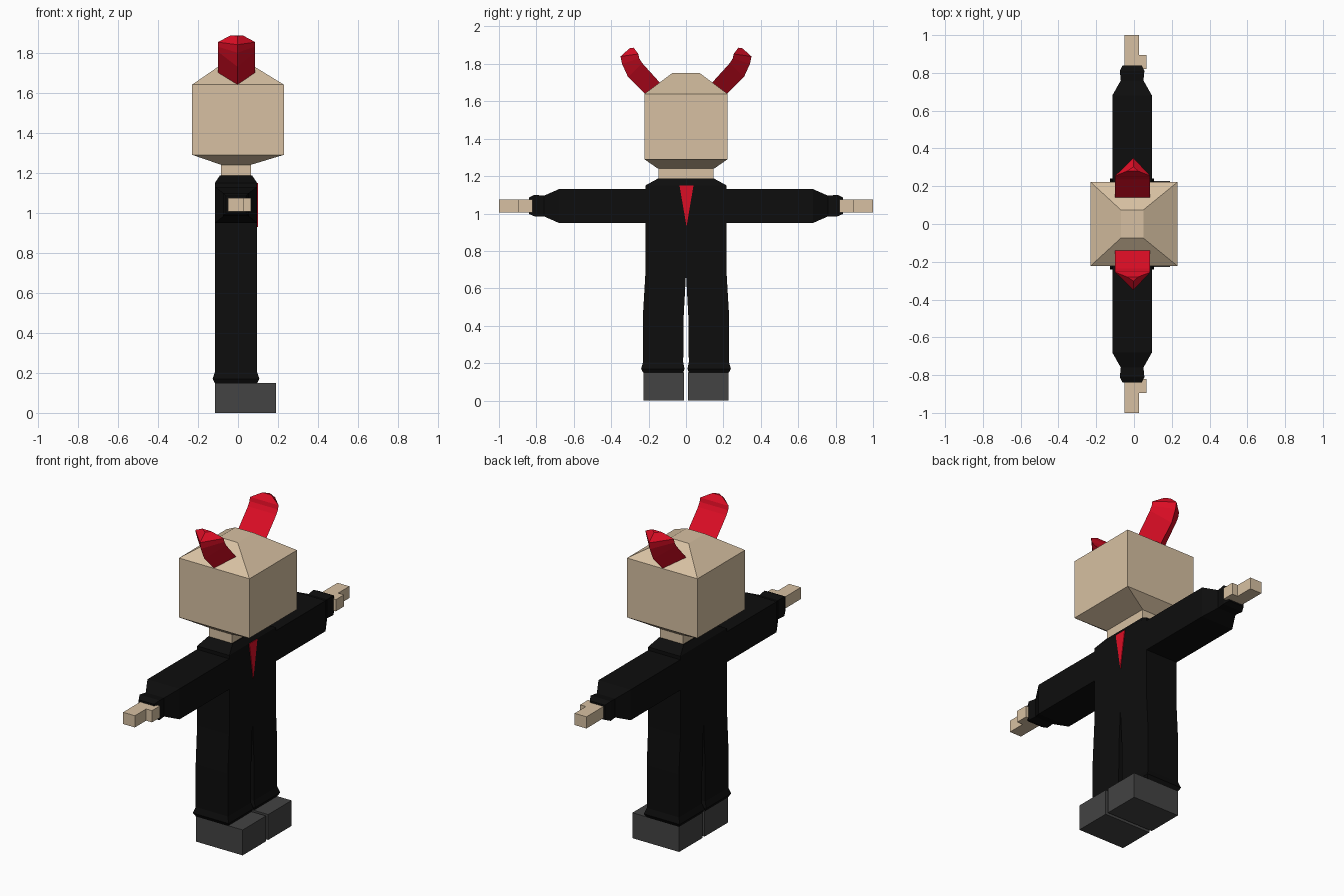
import bpy, bmesh


def material(name, rgb):
    m = bpy.data.materials.new(name)
    m.diffuse_color = (*rgb, 1)
    return m


SKIN = material("skin", (0.68, 0.53, 0.36))
BLACK = material("black cloth", (0.004, 0.004, 0.004))
GREY = material("shoe grey", (0.056, 0.056, 0.056))
RED = material("red", (0.71, 0.004, 0.018))


def loft(name, rings, mat):
    """Join matching point rings into a closed, flat-faced solid."""
    bm = bmesh.new()
    loops = [[bm.verts.new(p) for p in ring] for ring in rings]
    n = len(loops[0])
    for a, b in zip(loops, loops[1:]):
        for i in range(n):
            j = (i + 1) % n
            bm.faces.new((a[i], a[j], b[j], b[i]))
    bm.faces.new(loops[0][::-1])
    bm.faces.new(loops[-1])
    bmesh.ops.recalc_face_normals(bm, faces=bm.faces)
    mesh = bpy.data.meshes.new(name)
    bm.to_mesh(mesh)
    bm.free()
    mesh.materials.append(mat)
    obj = bpy.data.objects.new(name, mesh)
    bpy.context.collection.objects.link(obj)
    return obj


def stack_z(name, sections, mat, s=1):
    """Rectangles stacked upward: (z, x0, x1, y0, y1)."""
    return loft(name, [[(x0, s * y0, z), (x1, s * y0, z), (x1, s * y1, z), (x0, s * y1, z)]
                       for z, x0, x1, y0, y1 in sections], mat)


def stack_y(name, sections, mat, s=1):
    """Rectangles stacked sideways: (y, x0, x1, z0, z1)."""
    return loft(name, [[(x0, s * y, z0), (x1, s * y, z0), (x1, s * y, z1), (x0, s * y, z1)]
                       for y, x0, x1, z0, z1 in sections], mat)


# Head, neck and torso
stack_z("head", [(1.24, -0.085, 0.065, -0.15, 0.15), (1.29, -0.23, 0.23, -0.222, 0.222),
                 (1.64, -0.23, 0.23, -0.222, 0.222), (1.75, -0.07, 0.05, -0.075, 0.075)], SKIN)
stack_z("neck", [(1.16, -0.085, 0.065, -0.148, 0.148), (1.24, -0.085, 0.065, -0.148, 0.148)], SKIN)
stack_z("torso", [(0.68, -0.115, 0.095, -0.217, 0.217), (1.15, -0.115, 0.095, -0.217, 0.217),
                  (1.187, -0.09, 0.07, -0.15, 0.15)], BLACK)

# Tie: a thin pointed plate on the chest
loft("tie", [[(x, -0.035, 1.15), (x, 0.04, 1.15), (x, 0.003, 0.93)] for x in (0.094, 0.099)], RED)

# Paired parts
for side, s in (("left", 1), ("right", -1)):
    stack_y(side + "_sleeve", [(0.20, -0.115, 0.095, 0.95, 1.13), (0.68, -0.115, 0.095, 0.95, 1.13),
                               (0.76, -0.07, 0.05, 0.985, 1.095), (0.81, -0.075, 0.055, 0.985, 1.10),
                               (0.84, -0.06, 0.04, 0.998, 1.085)], BLACK, s)
    stack_y(side + "_hand", [(0.82, -0.05, 0.027, 1.006, 1.075), (1.0, -0.05, 0.027, 1.006, 1.075)], SKIN, s)
    stack_y(side + "_thumb", [(0.82, 0.02, 0.065, 1.006, 1.075), (0.895, 0.02, 0.065, 1.006, 1.075)], SKIN, s)
    stack_z(side + "_trouser_leg", [(0.148, -0.115, 0.095, 0.015, 0.228), (0.17, -0.127, 0.107, 0.008, 0.24),
                                    (0.205, -0.115, 0.095, 0.015, 0.23), (0.46, -0.115, 0.095, 0.012, 0.23),
                                    (0.68, -0.115, 0.095, 0.0, 0.217)], BLACK, s)
    stack_z(side + "_shoe", [(0, -0.115, 0.19, 0.01, 0.228), (0.15, -0.115, 0.19, 0.01, 0.228)], GREY, s)
    # Horn: flat inner face, outer ridge; (half width, inner y, inner z, ridge y, ridge z)
    rings = []
    for w, yi, zi, yo, zo in ((0.093, 0.14, 1.70, 0.215, 1.635), (0.093, 0.235, 1.805, 0.31, 1.73),
                              (0.093, 0.25, 1.83, 0.342, 1.80), (0.093, 0.255, 1.853, 0.35, 1.84),
                              (0.03, 0.28, 1.887, 0.302, 1.883)):
        rings.append([(-0.007 - w, s * yi, zi), (-0.007 + w, s * yi, zi), (-0.003, s * yo, zo)])
    loft(side + "_horn", rings, RED)
